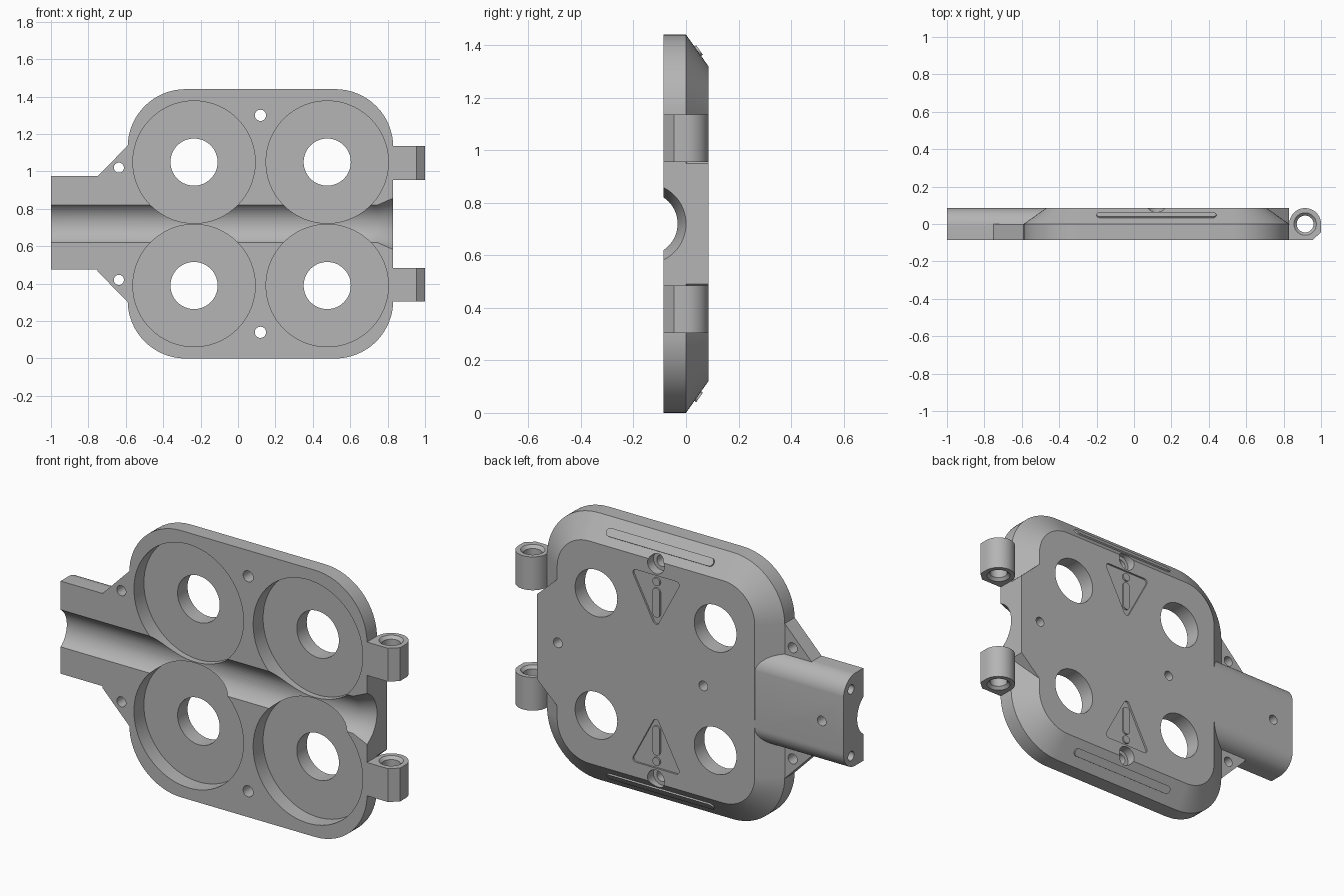
import bpy, bmesh
from math import cos, sin, pi, atan2, radians

if "Cube" in bpy.data.objects:
    bpy.data.objects.remove(bpy.data.objects["Cube"])

grey = bpy.data.materials.new("light_grey")
grey.use_nodes = True
grey.diffuse_color = (0.46, 0.46, 0.46, 1)
grey.node_tree.nodes["Principled BSDF"].inputs["Base Color"].default_value = grey.diffuse_color

T = 0.085            # half thickness
MID = 0.72           # height of the symmetry plane
AXES = {"x": lambda u, v, t: (t, u, v),
        "y": lambda u, v, t: (u, t, v),
        "z": lambda u, v, t: (u, v, t)}


def arc(cx, cy, r, a0, a1, n=16):
    return [(cx + r * cos(radians(a0 + (a1 - a0) * i / n)),
             cy + r * sin(radians(a0 + (a1 - a0) * i / n))) for i in range(n + 1)]


def circle(cx, cy, r, n=64):
    return arc(cx, cy, r, 0, 360, n)[:-1]


def rounded(corners, r):
    """Outline of a convex counter-clockwise polygon grown by radius r."""
    out = []
    for i, (x, y) in enumerate(corners):
        px, py = corners[i - 1]
        nx, ny = corners[(i + 1) % len(corners)]
        a0 = atan2(y - py, x - px) - pi / 2
        turn = (atan2(ny - y, nx - x) - pi / 2 - a0) % (2 * pi)
        a0 = a0 * 180 / pi
        out += arc(x, y, r, a0, a0 + turn * 180 / pi)
    return out


def loft(name, sections, mapping, flip=False):
    """Solid through (outline, offset) sections; flip mirrors it top to bottom."""
    bm = bmesh.new()
    rings = []
    for outline, t in sections:
        pts = [mapping(u, v, t) for u, v in outline]
        rings.append([bm.verts.new((x, y, 2 * MID - z if flip else z)) for x, y, z in pts])
    n = len(rings[0])
    for a, b in zip(rings, rings[1:]):
        for i in range(n):
            j = (i + 1) % n
            bm.faces.new((a[i], a[j], b[j], b[i]))
    bm.faces.new(rings[0])
    bm.faces.new(rings[-1])
    bmesh.ops.recalc_face_normals(bm, faces=bm.faces)
    mesh = bpy.data.meshes.new(name)
    bm.to_mesh(mesh)
    bm.free()
    mesh.materials.append(grey)
    ob = bpy.data.objects.new(name, mesh)
    bpy.context.collection.objects.link(ob)
    return ob


def prism(name, outline, axis, a, b, flip=False):
    return loft(name, [(outline, a), (outline, b)], AXES[axis], flip)


def combine(target, tool, op="DIFFERENCE"):
    mod = target.modifiers.new("cut", "BOOLEAN")
    mod.object, mod.operation, mod.solver = tool, op, "EXACT"
    bpy.context.view_layer.objects.active = target
    bpy.ops.object.modifier_apply(modifier=mod.name)
    bpy.data.objects.remove(tool)


# Main shell: rounded plate with a chamfered back
corners = [(-0.28, 0.31), (0.52, 0.31), (0.52, 1.13), (-0.28, 1.13)]
full, inner = rounded(corners, 0.31), rounded(corners, 0.19)
body = loft("body", [(full, -T), (full, 0), (inner, T)], AXES["y"])

# Outlet tail with rounded back edges
tail = [(-T, 0.475)] + arc(-0.015, 0.575, 0.1, -90, 0) \
    + arc(-0.015, 0.875, 0.1, 0, 90)[1:] + [(-T, 0.975)]
combine(body, prism("tail", tail, "x", -1, -0.4), "UNION")

# Full-depth block between the hinges
block = [(0.6, 0.36), (0.69, 0.36), (0.83, 0.49), (0.83, 0.95), (0.69, 1.08), (0.6, 1.08)]
combine(body, prism("hinge_block", block, "y", -0.02, T), "UNION")

# Gussets beside the tail
gusset = [(-0.75, 0.96), (-0.5, 0.96), (-0.5, 1.14), (-0.588, 1.14), (-0.75, 0.975)]
for flip in (False, True):
    combine(body, prism("gusset", gusset, "y", -T, 0, flip), "UNION")

# Channel along the front with a flared mouth
combine(body, prism("channel", circle(-0.153, MID, 0.121), "x", -1.1, 0.9))
combine(body, loft("mouth", [(circle(-0.153, MID, 0.121), 0.745),
                             (circle(-0.153, MID, 0.157), 0.84)], AXES["x"]))

for flip in (False, True):
    # Round pockets and their through holes
    for x in (-0.235, 0.477):
        combine(body, prism("pocket", circle(x, 1.05, 0.327, 96), "y", -0.2, 0, flip))
        combine(body, prism("hole", circle(x, 1.05, 0.126), "y", -0.2, 0.2, flip))
    # Screw holes, counterbore, gusset holes and tail-end holes
    combine(body, prism("screw_hole", circle(0.12, 1.3, 0.03, 32), "y", -0.2, 0.2, flip))
    combine(body, prism("counterbore", circle(0.12, 1.3, 0.05, 32), "y", 0.035, 0.2, flip))
    combine(body, prism("gusset_hole", circle(-0.637, 1.02, 0.027, 32), "y", -0.2, 0.2, flip))
    combine(body, prism("end_hole", circle(0.02, 0.9, 0.025, 32), "x", -1.1, -0.9, flip))
    # Recessed warning triangle with raised mark
    tri = rounded([(0.12, 0.995), (0.24, 1.222), (0.0, 1.222)], 0.018)
    combine(body, prism("triangle_recess", tri, "y", T - 0.01, 0.2, flip))
    side = "lower" if flip else "upper"
    bar = rounded([(0.12, 1.035), (0.12, 1.15)], 0.022)
    prism(side + "_mark_bar", bar, "y", T - 0.02, T - 0.001, flip)
    prism(side + "_mark_dot", circle(0.12, 1.205, 0.022, 32), "y", T - 0.02, T - 0.001, flip)
    # Grip rib lying on the sloped edge
    rib = rounded([(-0.178, 0), (0.418, 0)], 0.022)
    loft(side + "_grip_rib", [(rib, -0.01), (rib, 0.008)],
         lambda u, v, t: (u, 0.045 + 0.58 * v + 0.816 * t, 1.3765 - 0.816 * v + 0.58 * t), flip)
    # Hinge arm with a chamfered pin hole
    arm = [(0.815, -T), (0.955, -T), (1, -0.045)] + arc(0.915, 0, T, 0, 180, 32) + [(0.815, 0)]
    hinge = prism(side + "_hinge_arm", arm, "z", 0.955, 1.135, flip)
    pin, wide = circle(0.915, 0, 0.045, 48), circle(0.915, 0, 0.06, 48)
    combine(hinge, loft("pin_hole", [(wide, 0.94), (wide, 0.955), (pin, 0.97), (pin, 1.12),
                                     (wide, 1.135), (wide, 1.15)], AXES["z"], flip))

# Blind dimples along the back centre line
for x in (-0.87, -0.163, 0.706):
    combine(body, prism("dimple", circle(x, MID, 0.026, 32), "y", 0.025, 0.2))

# Smooth curved walls, crisp edges
bpy.ops.object.select_all(action="DESELECT")
for ob in bpy.context.collection.objects:
    if ob.type == "MESH":
        ob.select_set(True)
bpy.context.view_layer.objects.active = body
bpy.ops.object.shade_smooth_by_angle(angle=radians(25))
